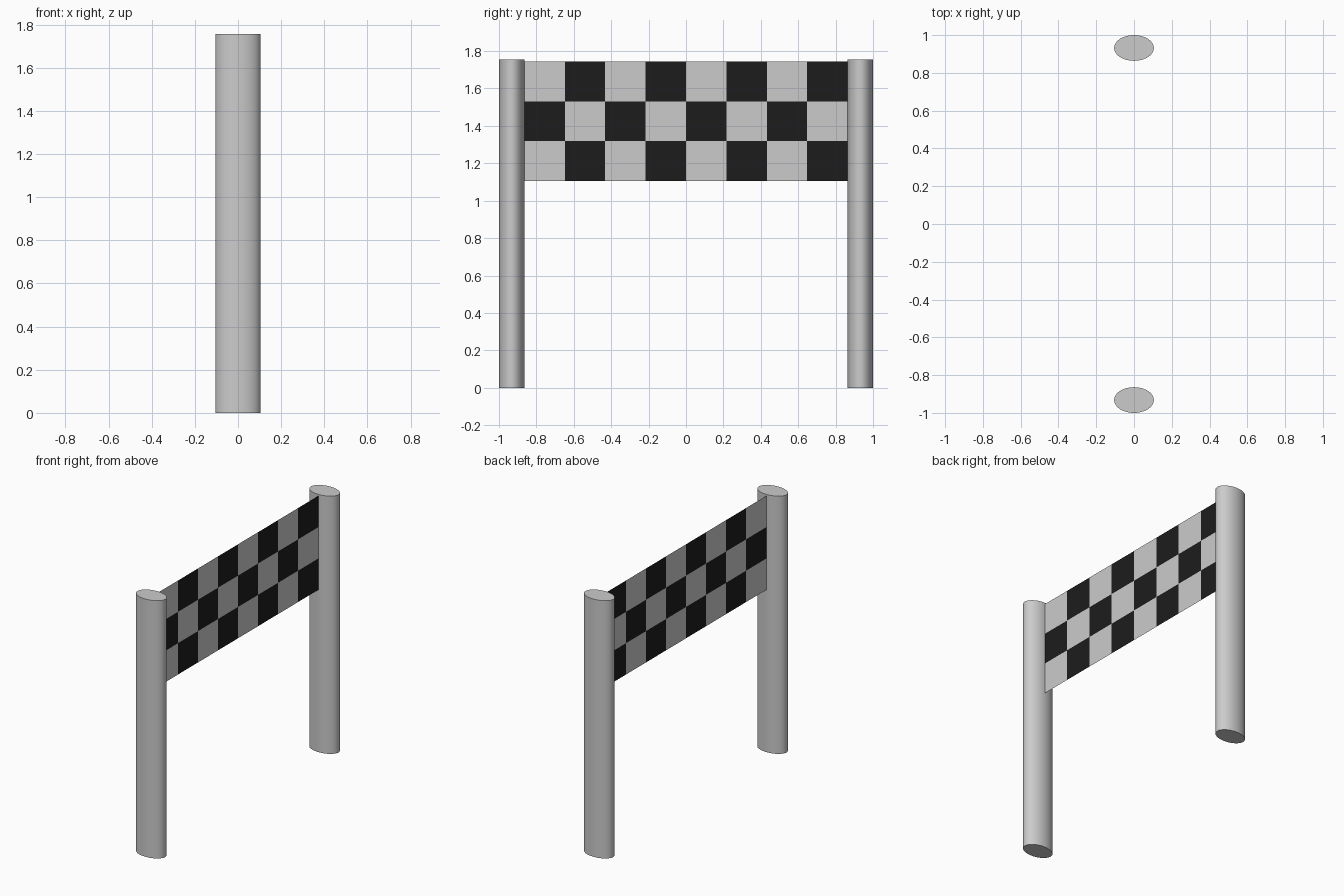
import bpy, bmesh

if "Cube" in bpy.data.objects:
    bpy.data.objects.remove(bpy.data.objects["Cube"])

POST_RX, POST_RY, POST_Y, POST_H = 0.105, 0.068, 0.932, 1.755
COLS, ROWS = 8, 3
HALF_W, Z0, Z1 = 0.864, 1.105, 1.745


def make_post(name, y):
    bpy.ops.mesh.primitive_cylinder_add(vertices=48, radius=1, depth=POST_H,
                                        location=(0, y, POST_H / 2))
    post = bpy.context.object
    post.name = name
    post.scale = (POST_RX, POST_RY, 1)
    bpy.ops.object.transform_apply(location=False, rotation=False, scale=True)
    bpy.ops.object.shade_smooth_by_angle()


def make_squares(name, parity, material=None):
    bm = bmesh.new()
    dy, dz = 2 * HALF_W / COLS, (Z1 - Z0) / ROWS
    for i in range(COLS):
        for j in range(ROWS):
            if (i + j) % 2 == parity:
                y, z = -HALF_W + i * dy, Z0 + j * dz
                corners = ((y, z), (y + dy, z), (y + dy, z + dz), (y, z + dz))
                bm.faces.new([bm.verts.new((0, a, b)) for a, b in corners])
    bmesh.ops.remove_doubles(bm, verts=bm.verts, dist=1e-4)
    mesh = bpy.data.meshes.new(name)
    bm.to_mesh(mesh)
    bm.free()
    if material:
        mesh.materials.append(material)
    bpy.context.collection.objects.link(bpy.data.objects.new(name, mesh))


# Two oval posts
make_post("front_post", -POST_Y)
make_post("back_post", POST_Y)

# Checkered banner: a single flat sheet of light and dark squares
black = bpy.data.materials.new("black")
black.diffuse_color = (0.012, 0.012, 0.012, 1)
black.use_nodes = True
black.node_tree.nodes["Principled BSDF"].inputs["Base Color"].default_value = black.diffuse_color
make_squares("banner_light_squares", 0)
make_squares("banner_dark_squares", 1, black)
